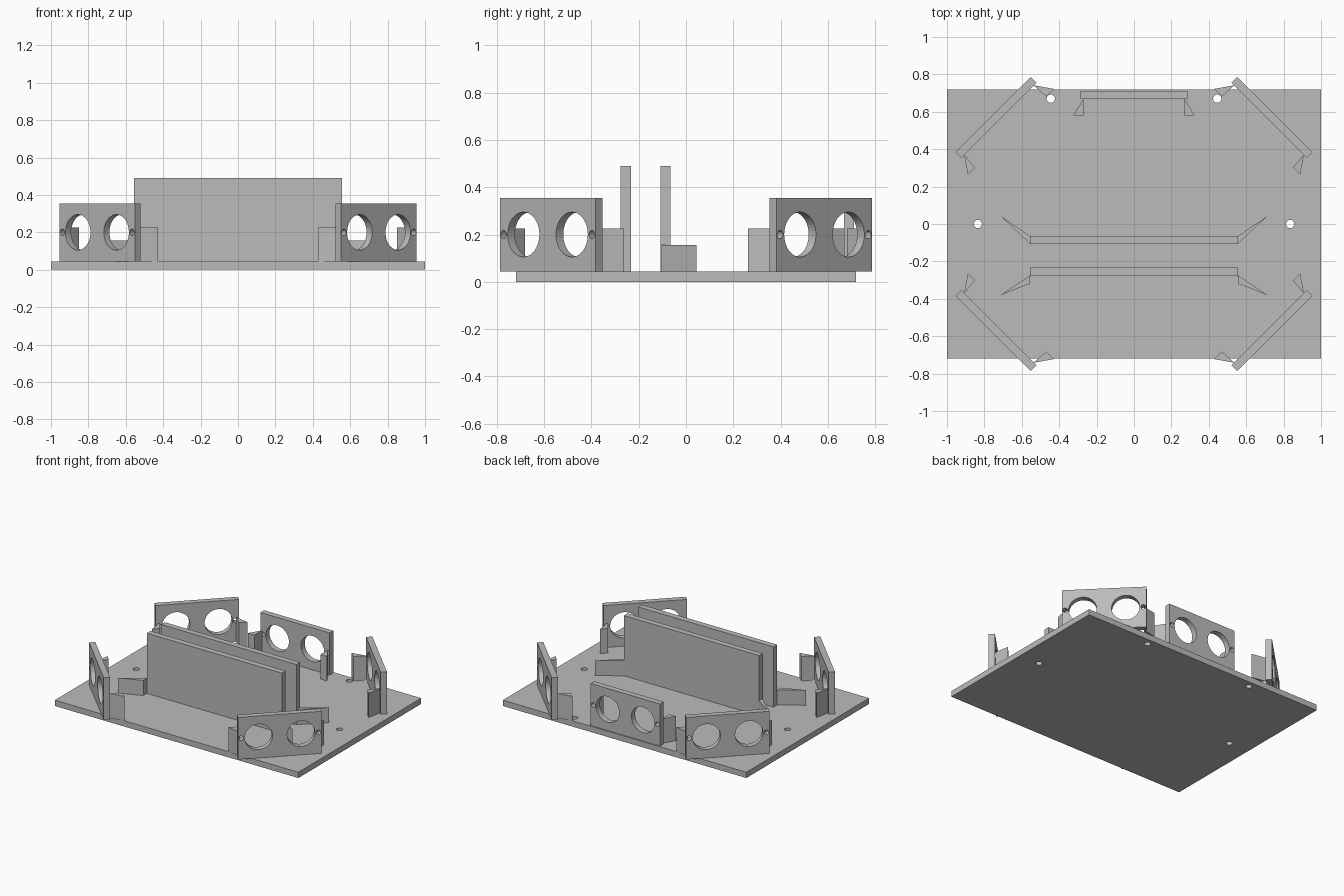
import bpy, bmesh, math
from mathutils import Matrix, Vector

if "Cube" in bpy.data.objects:
    bpy.data.objects.remove(bpy.data.objects["Cube"])

grey = bpy.data.materials.new("plain grey")
grey.diffuse_color = (0.5, 0.5, 0.5, 1)
grey.use_nodes = True
grey.node_tree.nodes["Principled BSDF"].inputs["Base Color"].default_value = grey.diffuse_color

BASE_TOP = 0.043


def circle(cx, cy, r, n=40):
    return [(cx + r * math.cos(2 * math.pi * i / n),
             cy + r * math.sin(2 * math.pi * i / n)) for i in range(n)]


def rect(x0, y0, x1, y1):
    return [(x0, y0), (x1, y0), (x1, y1), (x0, y1)]


def slab(name, outline, depth, matrix, holes=()):
    """Extrude a flat outline with holes from local z = 0 to depth."""
    cu = bpy.data.curves.new(name, 'CURVE')
    cu.dimensions = '2D'
    cu.fill_mode = 'BOTH'
    cu.extrude = depth / 2
    for loop in [outline, *holes]:
        sp = cu.splines.new('POLY')
        sp.points.add(len(loop) - 1)
        for p, (x, y) in zip(sp.points, loop):
            p.co = (x, y, 0, 1)
        sp.use_cyclic_u = True
    tmp = bpy.data.objects.new(name, cu)
    bpy.context.collection.objects.link(tmp)
    bpy.context.view_layer.update()
    me = bpy.data.meshes.new_from_object(
        tmp.evaluated_get(bpy.context.evaluated_depsgraph_get()))
    bpy.data.objects.remove(tmp)
    # weld caps to walls, then place
    bm = bmesh.new()
    bm.from_mesh(me)
    bmesh.ops.remove_doubles(bm, verts=bm.verts, dist=1e-5)
    bmesh.ops.translate(bm, verts=bm.verts, vec=(0, 0, depth / 2))
    bmesh.ops.transform(bm, verts=bm.verts, matrix=matrix)
    bmesh.ops.recalc_face_normals(bm, faces=bm.faces)
    for f in bm.faces:
        f.smooth = False
    bm.to_mesh(me)
    bm.free()
    me.name = name
    me.materials.clear()
    me.materials.append(grey)
    ob = bpy.data.objects.new(name, me)
    bpy.context.collection.objects.link(ob)
    return ob


def upright(name, outline, top):
    """Vertical block standing on the base plate."""
    return slab(name, outline, top - BASE_TOP, Matrix.Translation((0, 0, BASE_TOP)))


# Base plate with four screw holes
slab("base_plate", rect(-1, -0.72, 1, 0.72), BASE_TOP, Matrix(),
     [circle(x, y, 0.022, 24) for x, y in
      ((-0.835, 0), (0.835, 0), (-0.445, 0.67), (0.445, 0.67))])


# Sensor panels: two large openings and two small screw holes each
def sensor_panel(name, x, y, angle):
    holes = [circle(s * 0.145, 0.2, 0.095) for s in (-1, 1)]
    holes += [circle(s * 0.264, 0.2, 0.017, 20) for s in (-1, 1)]
    stand = (Matrix.Translation((x, y, 0)) @ Matrix.Rotation(angle, 4, 'Z')
             @ Matrix.Rotation(math.pi / 2, 4, 'X') @ Matrix.Translation((0, 0, -0.0215)))
    slab(name, rect(-0.285, BASE_TOP, 0.285, 0.355), 0.043, stand, holes)


sensor_panel("back_sensor_panel", 0, 0.69, 0)
for sx, side in ((-1, "left"), (1, "right")):
    for sy, end in ((-1, "front"), (1, "back")):
        sensor_panel(f"{end}_{side}_sensor_panel", sx * 0.738, sy * 0.57,
                     -sx * sy * math.pi / 4)
        # Wedge supports behind each corner panel
        for tag, tri in (("outer", [(0.85, 0.302), (0.888, 0.262), (0.908, 0.37)]),
                         ("inner", [(0.427, 0.722), (0.47, 0.682), (0.537, 0.742)])):
            upright(f"{end}_{side}_{tag}_wedge",
                    [(sx * x, sy * y) for x, y in tri], 0.225)
    # Wedges behind the back panel
    upright(f"back_panel_{side}_wedge",
            [(sx * x, y) for x, y in ((0.27, 0.67), (0.27, 0.58), (0.325, 0.58))], 0.225)
    # Splayed braces at the ends of the centre walls
    upright(f"rear_wall_{side}_brace",
            [(sx * x, y) for x, y in ((0.555, -0.065), (0.555, -0.106), (0.716, 0.045))], 0.155)
    upright(f"front_wall_{side}_brace",
            [(sx * x, y) for x, y in ((0.555, -0.275), (0.555, -0.318), (0.716, -0.382))], 0.155)

# Two tall centre walls
upright("rear_centre_wall", rect(-0.555, -0.108, 0.555, -0.065), 0.49)
upright("front_centre_wall", rect(-0.555, -0.277, 0.555, -0.233), 0.49)
